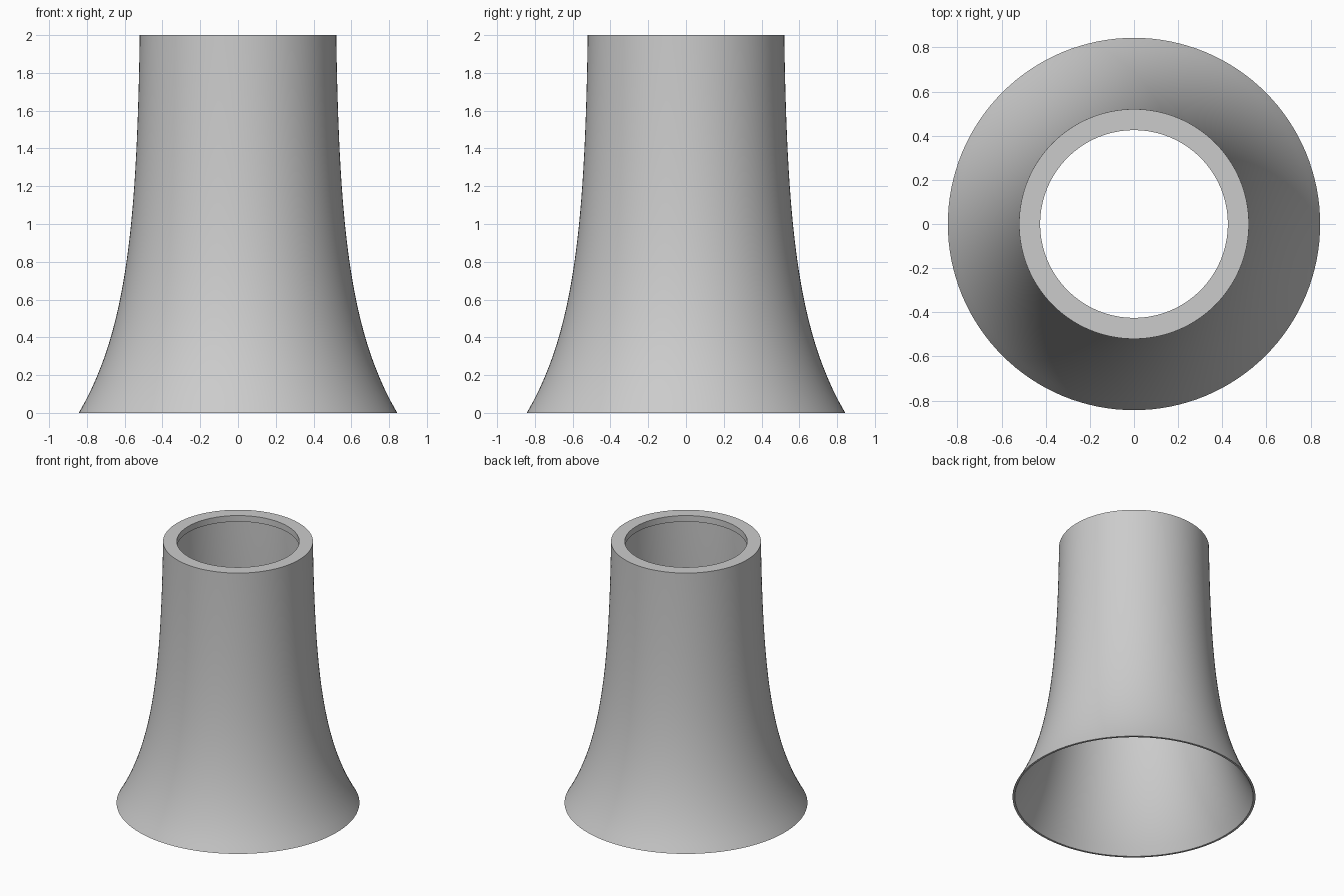
import bpy, bmesh, math

cube = bpy.data.objects.get("Cube")
if cube:
    bpy.data.objects.remove(cube, do_unlink=True)

# One plain grey material
grey = bpy.data.materials.new("light_grey")
grey.use_nodes = True
colour = (0.6, 0.6, 0.6, 1)
grey.diffuse_color = colour
grey.node_tree.nodes["Principled BSDF"].inputs["Base Color"].default_value = colour

SEGMENTS, ROWS, HEIGHT = 128, 32, 2.0
WALL, LIP_RADIUS, LIP_DEPTH = 0.016, 0.425, 0.047


def flare(z):
    """Outer radius: near-straight neck opening into a flared foot."""
    return 0.505 + 0.338 * math.exp(-1.75 * z) + 0.005 * (z / HEIGHT)


# Closed cross-section: outer wall up, top lip, inner wall down
heights = [HEIGHT * (i / ROWS) for i in range(ROWS + 1)]
under_lip = HEIGHT - LIP_DEPTH
outer = [(flare(z), z) for z in heights]
lip = [(LIP_RADIUS, HEIGHT), (LIP_RADIUS, under_lip)]
inner = [(flare(z) - WALL, z) for z in reversed([h * under_lip / HEIGHT for h in heights])]
profile = outer + lip + inner

# Revolve the cross-section
bm = bmesh.new()
rings = []
for s in range(SEGMENTS):
    a = math.tau * s / SEGMENTS
    rings.append([bm.verts.new((r * math.cos(a), r * math.sin(a), z)) for r, z in profile])
for s, ring in enumerate(rings):
    after = rings[(s + 1) % SEGMENTS]
    for i in range(len(profile)):
        j = (i + 1) % len(profile)
        bm.faces.new((ring[i], after[i], after[j], ring[j]))
bmesh.ops.recalc_face_normals(bm, faces=bm.faces)

mesh = bpy.data.meshes.new("flared_tube")
bm.to_mesh(mesh)
bm.free()
mesh.materials.append(grey)
tube = bpy.data.objects.new("flared_tube", mesh)
bpy.context.collection.objects.link(tube)

# Smooth walls, crisp rims
bpy.ops.object.select_all(action="DESELECT")
tube.select_set(True)
bpy.context.view_layer.objects.active = tube
bpy.ops.object.shade_smooth_by_angle(angle=math.radians(30))
